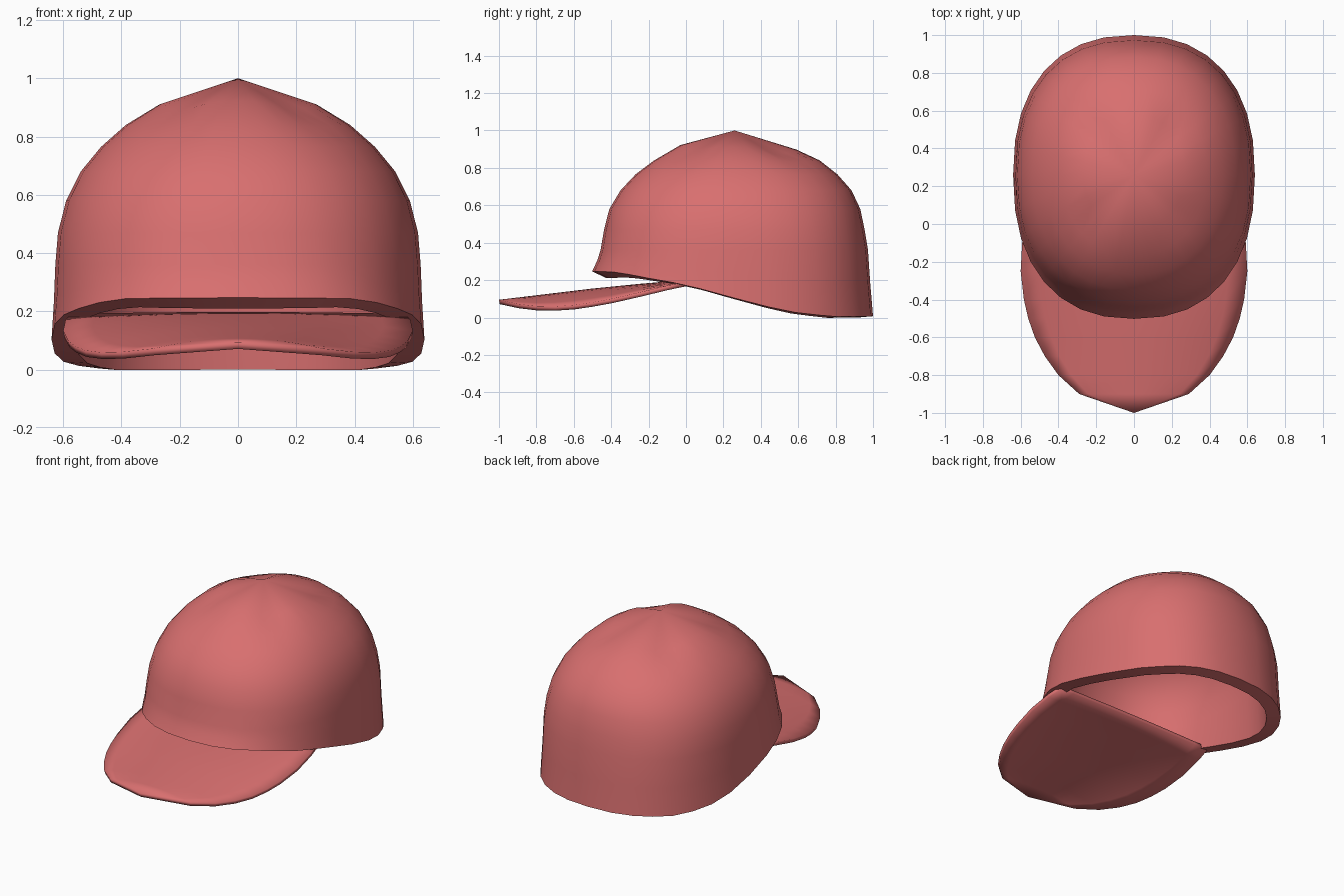
import bpy, bmesh, math

cube = bpy.data.objects.get("Cube")
if cube:
    bpy.data.objects.remove(cube, do_unlink=True)

red = bpy.data.materials.new("cap_red")
red.use_nodes = True
colour = (0.69, 0.16, 0.16, 1)
red.diffuse_color = colour
red.node_tree.nodes["Principled BSDF"].inputs["Base Color"].default_value = colour


def lerp_table(table, t):
    """Piecewise linear lookup in (key, value) pairs with rising keys."""
    if t <= table[0][0]:
        return table[0][1]
    for (k0, v0), (k1, v1) in zip(table, table[1:]):
        if t <= k1:
            return v0 + (v1 - v0) * (t - k0) / (k1 - k0)
    return table[-1][1]


def finish(name, bm, thickness, angle):
    """Turn an open sheet, facing up or out, into a smooth shell."""
    bmesh.ops.remove_doubles(bm, verts=bm.verts, dist=0.0005)
    bmesh.ops.recalc_face_normals(bm, faces=bm.faces)
    if sum(f.normal.z * f.calc_area() for f in bm.faces) < 0:
        bmesh.ops.reverse_faces(bm, faces=bm.faces)
    mesh = bpy.data.meshes.new(name)
    bm.to_mesh(mesh)
    bm.free()
    obj = bpy.data.objects.new(name, mesh)
    bpy.context.collection.objects.link(obj)
    mesh.materials.append(red)
    shell = obj.modifiers.new("thickness", 'SOLIDIFY')
    shell.thickness = thickness
    shell.offset = -1
    bpy.ops.object.select_all(action='DESELECT')
    obj.select_set(True)
    bpy.context.view_layer.objects.active = obj
    bpy.ops.object.modifier_apply(modifier=shell.name)
    bpy.ops.object.shade_smooth_by_angle(angle=math.radians(angle))


def skin(bm, rows, closed):
    n = len(rows[0])
    for a, b in zip(rows, rows[1:]):
        for i in range(n if closed else n - 1):
            j = (i + 1) % n
            bm.faces.new((a[i], a[j], b[j], b[i]))


# Crown: rings (height, side radius, front radius, back radius), apex to rim
CENTRE_Y = 0.26
SEGMENTS = 32
RINGS = [(0.91, .27, .29, .33), (0.84, .385, .43, .455), (0.765, .47, .53, .55),
         (0.68, .54, .61, .625), (0.58, .59, .67, .672),
         (0.47, .618, .698, .695), (0.36, .627, .717, .713)]
MID, RIM = (.632, .735, .725), (.64, .762, .74)
RIM_HEIGHT = [(-.5, .247), (-.37, .243), (-.2, .21), (0, .175), (.2, .12),
              (.4, .065), (.6, .024), (.8, .004), (1, .007)]
VALLEY = [0.028, 0.008]


def outline(angle, rx, front, back, level):
    """Rounded plan curve, growing squarer from apex (level 0) to rim (1)."""
    c, s = math.cos(angle), math.sin(angle)
    power = 2.06 + 0.28 * level
    x = rx * math.copysign(abs(c) ** (2 / power), c)
    y = (back if s > 0 else front) * math.copysign(abs(s) ** (2 / power), s)
    return x, y + CENTRE_Y


bm = bmesh.new()
angles = [math.tau * i / SEGMENTS for i in range(SEGMENTS)]
rows = []
for k, (z, *radii) in enumerate(RINGS):
    row = []
    for a in angles:
        x, y = outline(a, *radii, k / (len(RINGS) - 1))
        tilt = -0.012 * math.sin(a) if k == 0 else 0
        # Shallow seams run down the diagonals from the apex
        dip = VALLEY[k] * math.sin(2 * a) ** 4 if k < len(VALLEY) else 0
        row.append(bm.verts.new((x, y, z + tilt - dip)))
    rows.append(row)
for radii, share in ((MID, 0.5), (RIM, 1.0)):
    row = []
    for a in angles:
        x, y = outline(a, *radii, 1)
        top = RINGS[-1][0]
        row.append(bm.verts.new((x, y, top + (lerp_table(RIM_HEIGHT, y) - top) * share)))
    rows.append(row)
apex = bm.verts.new((0, CENTRE_Y, 1.0))
for i in range(SEGMENTS):
    bm.faces.new((apex, rows[0][i], rows[0][(i + 1) % SEGMENTS]))
skin(bm, rows, True)
finish("crown", bm, 0.085, 40)

# Brim: arched sheet, half widths from the pointed tip to the straight back
HALF_WIDTH = [(-1, 0), (-.9, .29), (-.8, .40), (-.7, .472), (-.6, .525), (-.5, .56),
              (-.4, .583), (-.25, .60), (-.1, .592), (0, .575)]
CREST = [(-1, .095), (-.5, .155), (-.15, .19), (0, .198)]
bm = bmesh.new()
rows = []
for y, half in HALF_WIDTH:
    row = []
    for i in range(13):
        x = half * (i / 6 - 1)
        z = lerp_table(CREST, y) - x * x * (0.02 - 0.43 * y)
        row.append(bm.verts.new((x, y, z)))
    rows.append(row)
skin(bm, rows, False)
finish("brim", bm, 0.024, 180)
